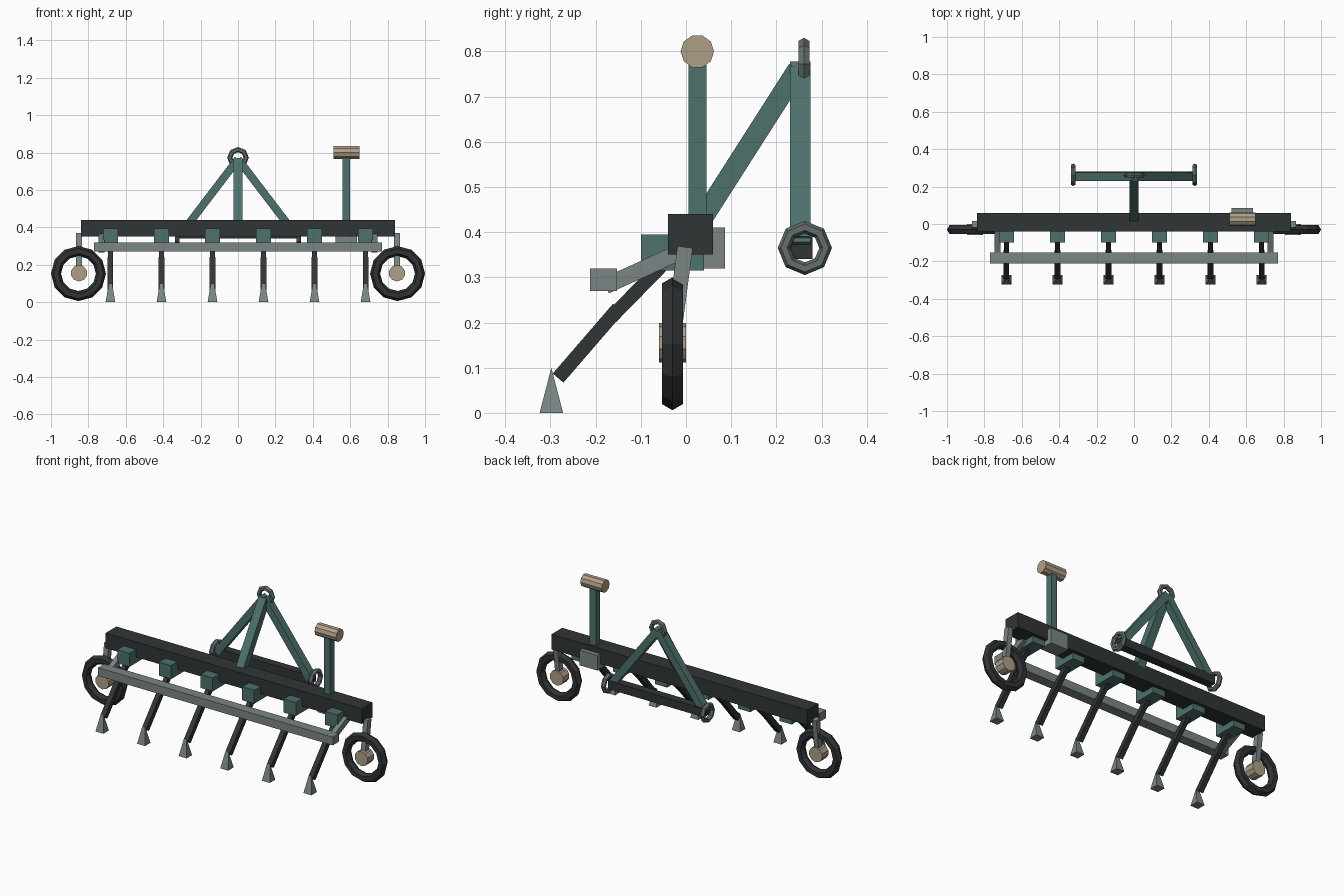
import bpy, bmesh
from math import pi
from mathutils import Vector, Matrix

if "Cube" in bpy.data.objects:
    bpy.data.objects.remove(bpy.data.objects["Cube"])


def mat(name, col):
    m = bpy.data.materials.new(name)
    m.diffuse_color = (*col, 1)
    m.use_nodes = True
    m.node_tree.nodes["Principled BSDF"].inputs["Base Color"].default_value = m.diffuse_color
    return m


DARK = mat("dark_steel", (0.03, 0.036, 0.037))
RUBBER = mat("rubber", (0.03, 0.032, 0.033))
TEAL = mat("teal_paint", (0.075, 0.165, 0.15))
STEEL = mat("light_steel", (0.2, 0.24, 0.235))
LINK = mat("link_steel", (0.13, 0.155, 0.155))
TAN = mat("tan_paint", (0.43, 0.35, 0.25))


def from_bm(name, bm, m):
    bmesh.ops.recalc_face_normals(bm, faces=bm.faces)
    me = bpy.data.meshes.new(name)
    bm.to_mesh(me)
    bm.free()
    ob = bpy.data.objects.new(name, me)
    bpy.context.collection.objects.link(ob)
    me.materials.append(m)
    return ob


def box(name, lo, hi, m):
    lo, hi = Vector(lo), Vector(hi)
    bm = bmesh.new()
    bmesh.ops.create_cube(bm, size=1, matrix=Matrix.Translation((lo + hi) / 2)
                          @ Matrix.Diagonal((*(hi - lo), 1)))
    return from_bm(name, bm, m)


def bar(name, a, b, side, w, d, m):
    """Square bar from a to b; w is its size along 'side', d across it."""
    a, b = Vector(a), Vector(b)
    z = (b - a).normalized()
    x = Vector(side)
    y = z.cross(x)
    rot = Matrix((x, y, z)).transposed().to_4x4()
    bm = bmesh.new()
    bmesh.ops.create_cube(bm, size=1, matrix=Matrix.Translation((a + b) / 2) @ rot
                          @ Matrix.Diagonal((w, d, (b - a).length, 1)))
    return from_bm(name, bm, m)


def turn(axis):
    return (0, pi / 2, 0) if axis == 'X' else (pi / 2, 0, 0)


def ring(name, loc, axis, R, r, n, k, m):
    bpy.ops.mesh.primitive_torus_add(major_radius=R, minor_radius=r, major_segments=n,
                                     minor_segments=k, location=loc, rotation=turn(axis))
    ob = bpy.context.object
    ob.name = name
    ob.data.materials.append(m)
    for p in ob.data.polygons:
        p.use_smooth = False


def cyl(name, loc, axis, r, length, m):
    bpy.ops.mesh.primitive_cylinder_add(vertices=10, radius=r, depth=length,
                                        location=loc, rotation=turn(axis))
    ob = bpy.context.object
    ob.name = name
    ob.data.materials.append(m)


def point(name, x):
    # ground point: square base narrowing to a short ridge
    bm = bmesh.new()
    y = -0.298
    base = [bm.verts.new((x + sx * 0.026, y + sy * 0.026, 0))
            for sx, sy in ((-1, -1), (1, -1), (1, 1), (-1, 1))]
    l, r = (bm.verts.new((x + s * 0.009, y, 0.1)) for s in (-1, 1))
    a, b, c, d = base
    for f in ((a, b, c, d), (a, b, r, l), (c, d, l, r), (b, c, r), (d, a, l)):
        bm.faces.new(f)
    from_bm(name, bm, STEEL)


X, Y = (1, 0, 0), (0, 1, 0)

# main beam and front levelling bar
box("main_beam", (-0.84, -0.04, 0.35), (0.84, 0.06, 0.44), DARK)
box("levelling_bar", (-0.77, -0.212, 0.27), (0.77, -0.153, 0.319), STEEL)

# tines
for i in range(6):
    x = -0.682 + i * 0.2728
    box(f"tine_clamp_{i}", (x - 0.04, -0.1, 0.315), (x + 0.04, 0.04, 0.395), TEAL)
    bar(f"tine_upper_{i}", (x, -0.035, 0.345), (x, -0.165, 0.212), X, 0.026, 0.03, DARK)
    bar(f"tine_lower_{i}", (x, -0.15, 0.231), (x, -0.283, 0.077), X, 0.03, 0.031, DARK)
    point(f"tine_point_{i}", x)

# mirrored parts: wheels, bar arms, hitch legs and lower link rings
for s, n in ((-1, "left"), (1, "right")):
    ring(f"wheel_tyre_{n}", (s * 0.853, -0.03, 0.153), 'Y', 0.12, 0.027, 12, 6, RUBBER)
    cyl(f"wheel_hub_{n}", (s * 0.85, -0.03, 0.155), 'Y', 0.044, 0.06, TAN)
    bar(f"wheel_arm_{n}", (s * 0.85, -0.002, 0.367), (s * 0.85, -0.03, 0.155),
        X, 0.03, 0.034, STEEL)
    bar(f"levelling_arm_{n}", (s * 0.73, -0.178, 0.281), (s * 0.73, -0.02, 0.353),
        X, 0.03, 0.036, STEEL)
    bar(f"hitch_leg_{n}", (s * 0.305, 0.253, 0.365), (0, 0.253, 0.765), Y, 0.045, 0.042, TEAL)
    ring(f"lower_link_ring_{n}", (s * 0.325, 0.263, 0.365), 'X', 0.046, 0.014, 8, 6, LINK)

# hitch
box("hitch_crossbar", (-0.315, 0.232, 0.34), (0.315, 0.28, 0.39), DARK)
bar("hitch_brace", (0, 0.026, 0.414), (0, 0.247, 0.76), X, 0.05, 0.045, TEAL)
ring("top_link_ring", (0, 0.261, 0.772), 'Y', 0.044, 0.014, 8, 6, LINK)

# marker post with roller and back plate
box("marker_post", (0.56, 0.005, 0.42), (0.6, 0.045, 0.79), TEAL)
cyl("marker_roller", (0.58, 0.025, 0.8), 'X', 0.037, 0.14, TAN)
box("post_back_plate", (0.52, 0.0, 0.32), (0.637, 0.086, 0.41), STEEL)
